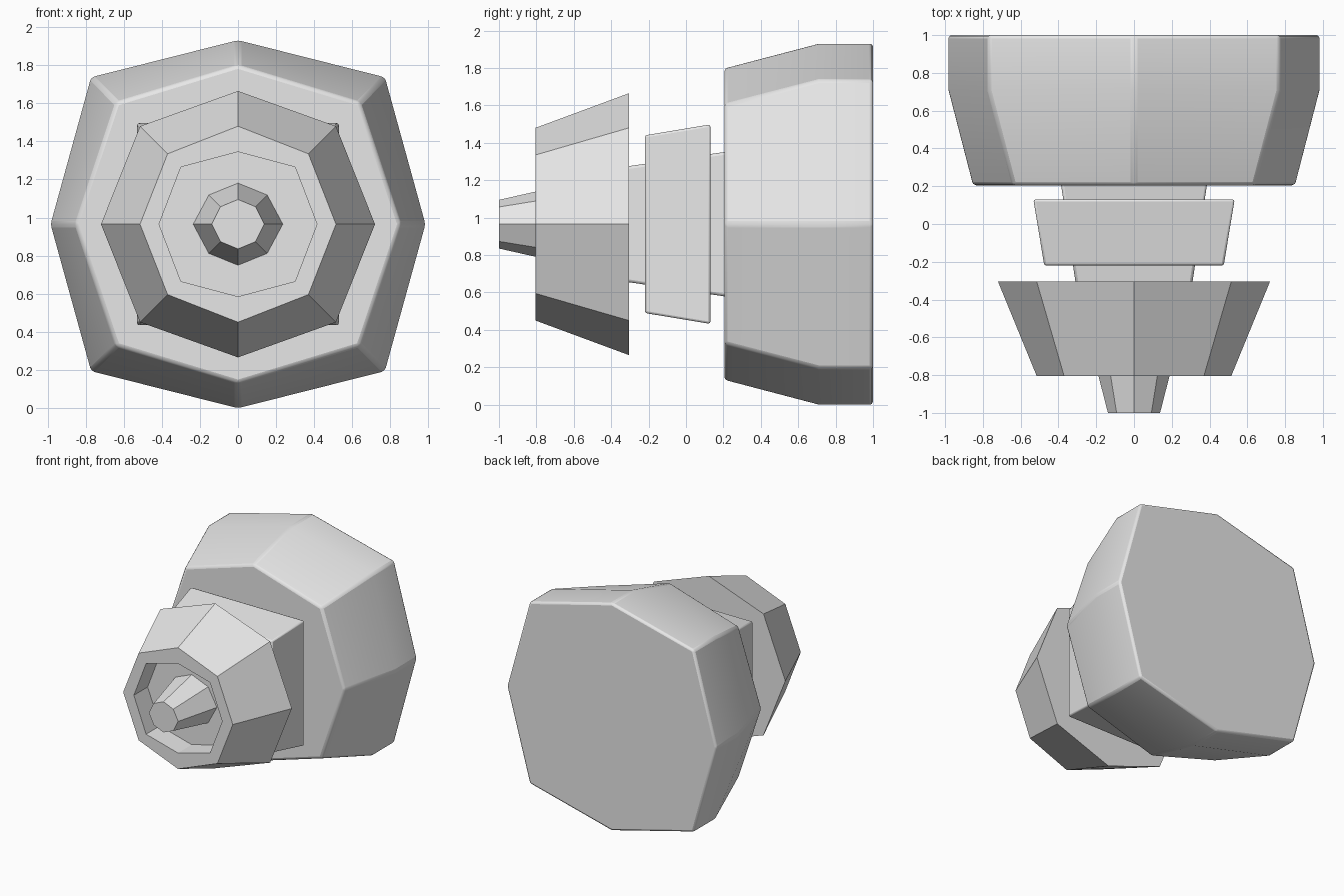
import bpy
import bmesh
import math

if "Cube" in bpy.data.objects:
    bpy.data.objects.remove(bpy.data.objects["Cube"], do_unlink=True)

MID = 0.965  # height of the long axis

grey = bpy.data.materials.new("plain_grey")
grey.use_nodes = True
grey.diffuse_color = (0.8, 0.8, 0.8, 1)
grey.node_tree.nodes["Principled BSDF"].inputs["Base Color"].default_value = (0.8, 0.8, 0.8, 1)


def octagon(y, side, top, diag):
    """Octagon with points on the axes and on the diagonals."""
    pts = [(side, 0), (diag, diag), (0, top), (-diag, diag)]
    pts += [(-x, -z) for x, z in pts]
    return [(x, y, MID + z) for x, z in pts]


def square(y, half):
    corners = [(1, 1), (-1, 1), (-1, -1), (1, -1)]
    return [(x * half, y, MID + z * half) for x, z in corners]


def loft(name, sections, bevel=0):
    """Skin the sections in order and cap both ends."""
    bm = bmesh.new()
    rings = [[bm.verts.new(p) for p in s] for s in sections]
    n = len(rings[0])
    for a, b in zip(rings, rings[1:]):
        for i in range(n):
            j = (i + 1) % n
            bm.faces.new((a[i], a[j], b[j], b[i]))
    bm.faces.new(rings[0])
    bm.faces.new(rings[-1])
    bmesh.ops.recalc_face_normals(bm, faces=bm.faces)
    mesh = bpy.data.meshes.new(name)
    bm.to_mesh(mesh)
    bm.free()
    mesh.materials.append(grey)
    obj = bpy.data.objects.new(name, mesh)
    bpy.context.collection.objects.link(obj)
    if bevel:
        mod = obj.modifiers.new("soft_edges", "BEVEL")
        mod.width = bevel
        mod.segments = 2
        mod.limit_method = "ANGLE"
        mod.angle_limit = math.radians(20)
        bpy.ops.object.select_all(action="DESELECT")
        obj.select_set(True)
        bpy.context.view_layer.objects.active = obj
        bpy.ops.object.shade_smooth_by_angle(angle=math.radians(25))
    return obj


# Large rear body, tapering towards the front
loft("rear_body", [octagon(0.205, 0.855, 0.835, 0.64),
                   octagon(0.71, 0.985, 0.967, 0.772),
                   octagon(1.0, 0.985, 0.967, 0.772)], bevel=0.018)

# Square neck running through the collar
loft("neck", [square(-0.32, 0.308), square(0.22, 0.388)], bevel=0.015)
loft("collar", [square(-0.22, 0.475), square(0.13, 0.533)], bevel=0.012)

# Front cup with its recess
loft("front_cup", [octagon(-0.305, 0.72, 0.70, 0.515),
                   octagon(-0.805, 0.515, 0.515, 0.37),
                   octagon(-0.805, 0.415, 0.38, 0.3),
                   octagon(-0.62, 0.415, 0.38, 0.3)])

# Tapered knob in the recess
loft("front_knob", [octagon(-0.61, 0.238, 0.218, 0.155),
                    octagon(-1.0, 0.138, 0.13, 0.092)])
